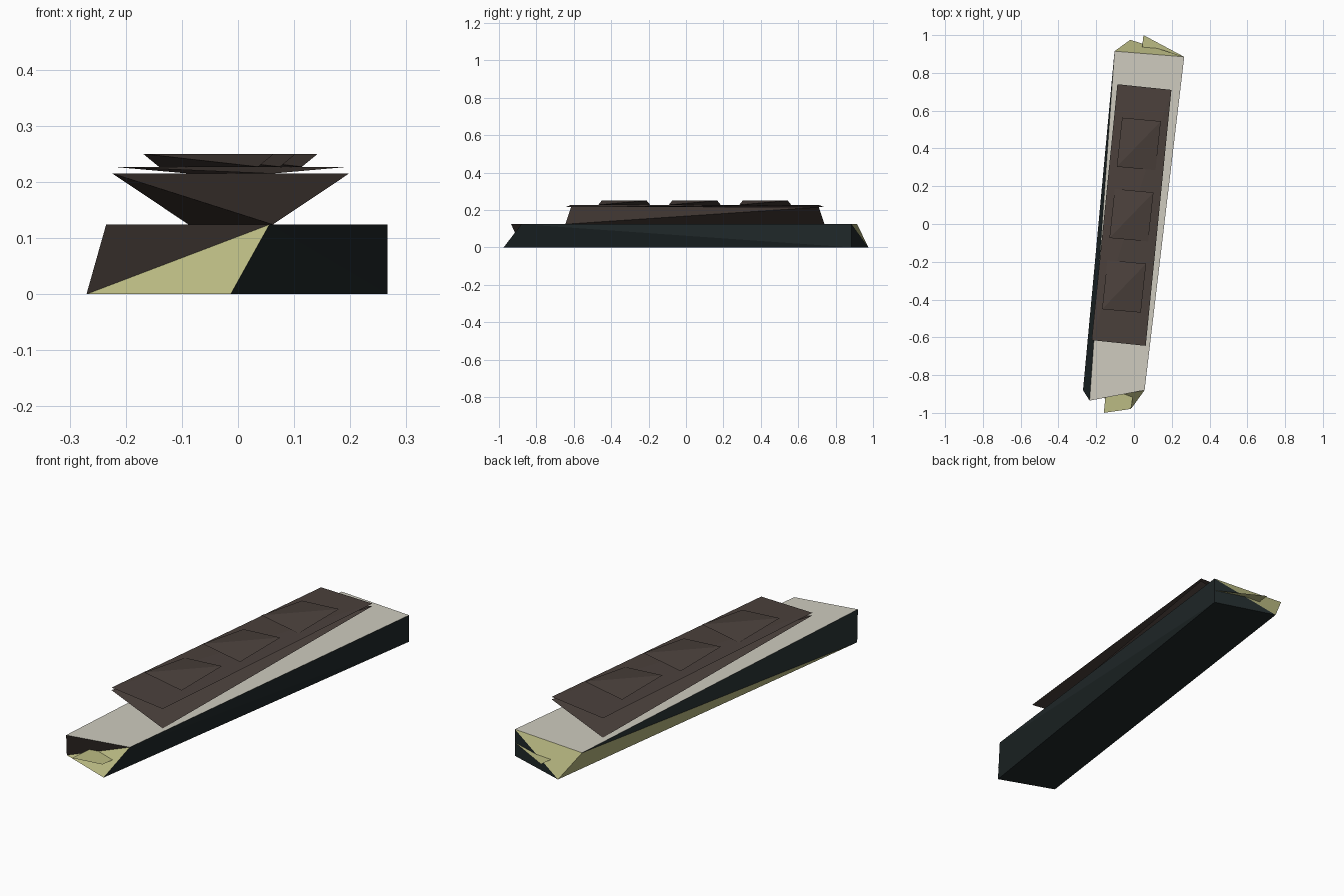
import bpy, bmesh

if "Cube" in bpy.data.objects:
    bpy.data.objects.remove(bpy.data.objects["Cube"])


def material(name, rgb):
    m = bpy.data.materials.new(name)
    m.diffuse_color = (*rgb, 1.0)
    m.use_nodes = True
    m.node_tree.nodes["Principled BSDF"].inputs["Base Color"].default_value = m.diffuse_color
    return m


TEAL = material("dark_teal", (0.014, 0.021, 0.022))
KHAKI = material("khaki", (0.50, 0.50, 0.23))
STONE = material("pale_stone", (0.62, 0.60, 0.52))
BROWN = material("dark_brown", (0.070, 0.052, 0.045))


def build(name, verts, faces, mats):
    """faces: list of (vertex indices, material slot)"""
    mesh = bpy.data.meshes.new(name)
    obj = bpy.data.objects.new(name, mesh)
    bpy.context.collection.objects.link(obj)
    for m in mats:
        mesh.materials.append(m)
    bm = bmesh.new()
    vs = [bm.verts.new(v) for v in verts]
    for idx, slot in faces:
        bm.faces.new([vs[i] for i in idx]).material_index = slot
    if len(faces) > 1:
        bmesh.ops.recalc_face_normals(bm, faces=bm.faces[:])
    bm.to_mesh(mesh)
    bm.free()
    return obj


def wedge(name, corners, z0, z1):
    """Four-sided wedge: front-left/back-right corners high, the others low."""
    verts = [(x, y, z) for (x, y), z in zip(corners, (z1, z0, z1, z0))]
    tris = [(0, 1, 2), (0, 2, 3), (0, 1, 3), (1, 2, 3)]
    return build(name, verts, [(t, 0) for t in tris], [BROWN])


# Hull: corners run front-left, front-right, back-right, back-left
H = 0.124
low = [(-0.27, -0.88), (-0.013, -0.975), (0.266, 0.885), (-0.02, 0.975)]
top = [(-0.235, -0.935), (0.056, -0.88), (0.266, 0.885), (-0.103, 0.915)]
build("hull",
      [(x, y, 0) for x, y in low] + [(x, y, H) for x, y in top],
      [((0, 1, 2, 3), 0),                      # bottom
       ((4, 5, 6, 7), 2),                      # deck
       ((0, 4, 5), 3), ((0, 5, 1), 1),         # front end
       ((1, 5, 2), 0), ((5, 6, 2), 0),         # right side
       ((6, 7, 3), 1), ((6, 3, 2), 0),         # back end
       ((0, 4, 7), 0), ((0, 7, 3), 1)],        # left side
      [TEAL, KHAKI, STONE, BROWN])

# Thin belt plate running through the hull, showing at both ends
build("belt_plate",
      [(-0.16, -1.0, H / 2), (-0.016, -0.979, H / 2),
       (0.264, 0.886, H / 2), (0.05, 1.0, H / 2)],
      [((0, 1, 2, 3), 0)], [KHAKI])

# Cabin body and its thin roof share one outline
cabin = [(-0.224, -0.615), (0.062, -0.645), (0.198, 0.71), (-0.088, 0.74)]
wedge("cabin", cabin, H, 0.215)
wedge("roof", cabin, 0.215, 0.227)

# Three roof hatches, evenly spaced along the tilted roof
hatch = [(-0.130, -0.074), (0.075, -0.092), (0.103, 0.167), (-0.102, 0.186)]
for i in (-1, 0, 1):
    wedge("roof_hatch", [(x + 0.039 * i, y + 0.377 * i) for x, y in hatch],
          0.227, 0.25)
